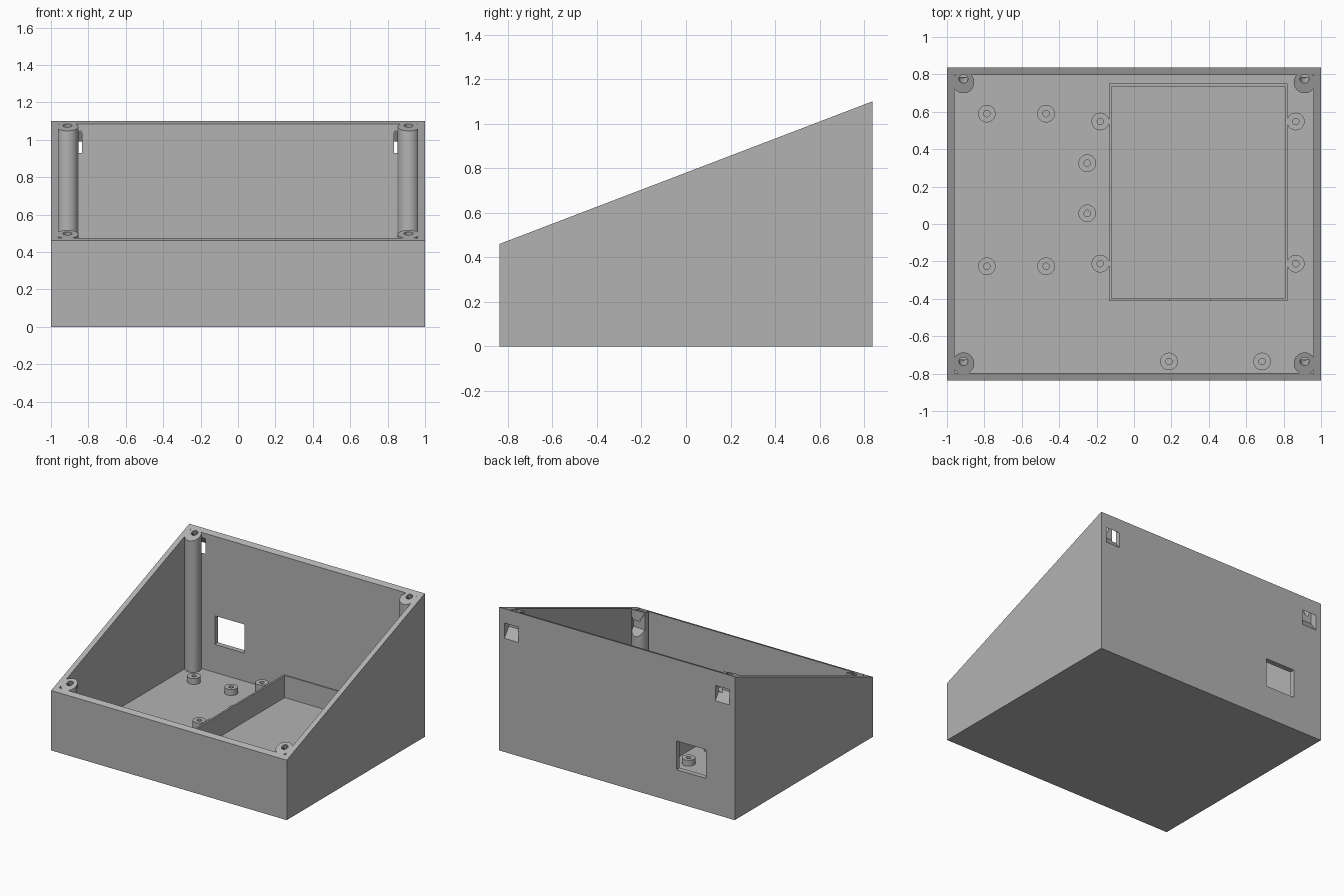
import bpy, bmesh, math
from mathutils import Matrix, Vector

old = bpy.data.objects.get("Cube")
if old:
    bpy.data.objects.remove(old)

grey = bpy.data.materials.new("plain grey")
grey.use_nodes = True
grey.diffuse_color = (0.45, 0.45, 0.45, 1)
grey.node_tree.nodes["Principled BSDF"].inputs["Base Color"].default_value = grey.diffuse_color

HALF_Y = 0.837
FRONT_Z, BACK_Z = 0.46, 1.10
WALL = 0.04
SLOPE = (BACK_Z - FRONT_Z) / (2 * HALF_Y)


def rim_z(y):
    return FRONT_Z + (y + HALF_Y) * SLOPE


def finish(name, bm):
    bmesh.ops.recalc_face_normals(bm, faces=bm.faces)
    mesh = bpy.data.meshes.new(name)
    bm.to_mesh(mesh)
    bm.free()
    mesh.materials.append(grey)
    obj = bpy.data.objects.new(name, mesh)
    bpy.context.collection.objects.link(obj)
    return obj


def prism(name, profile, x0, x1):
    """Extrude a (y, z) profile from x0 to x1."""
    bm = bmesh.new()
    face = bm.faces.new([bm.verts.new((x0, y, z)) for y, z in profile])
    out = bmesh.ops.extrude_face_region(bm, geom=[face])
    verts = [g for g in out["geom"] if isinstance(g, bmesh.types.BMVert)]
    bmesh.ops.translate(bm, verts=verts, vec=(x1 - x0, 0, 0))
    return finish(name, bm)


def box(name, x0, x1, y0, y1, z0, z1):
    return prism(name, [(y0, z0), (y1, z0), (y1, z1), (y0, z1)], x0, x1)


def cylinder(name, centre, radius, height, tilt=0.0):
    bm = bmesh.new()
    place = Matrix.Translation(Vector(centre)) @ Matrix.Rotation(tilt, 4, "X")
    bmesh.ops.create_cone(bm, cap_ends=True, segments=40, radius1=radius,
                          radius2=radius, depth=height, matrix=place)
    return finish(name, bm)


def cut(target, cutter):
    """Subtract the cutter, then discard it."""
    cutter.hide_render = True
    mod = target.modifiers.new("cut", "BOOLEAN")
    mod.operation = "DIFFERENCE"
    mod.solver = "EXACT"
    mod.object = cutter
    bpy.context.view_layer.objects.active = target
    bpy.ops.object.modifier_apply(modifier=mod.name)
    bpy.data.objects.remove(cutter)


def smooth(obj):
    bpy.ops.object.select_all(action="DESELECT")
    obj.select_set(True)
    bpy.context.view_layer.objects.active = obj
    bpy.ops.object.shade_smooth_by_angle(angle=math.radians(30))


# Sloped case; the corner posts are left standing in the cavity
case = prism("case", [(-HALF_Y, 0), (HALF_Y, 0), (HALF_Y, BACK_Z), (-HALF_Y, FRONT_Z)], -1, 1)
cavity = box("cavity", -1 + WALL, 1 - WALL, -HALF_Y + WALL, HALF_Y - WALL, WALL, 1.5)
for side in (-1, 1):
    for y in (-0.745, 0.757):
        cut(cavity, cylinder("post", (side * 0.912, y, 0.8), 0.058, 1.8))
cut(case, cavity)

# Screw holes square to the rim, and slanted nut slots below them
for side in (-1, 1):
    for y, shift in ((-0.735, -1.51), (0.775, 0)):
        cut(case, cylinder("screw_hole", (side * 0.912, y, rim_z(y)), 0.024, 0.16,
                           math.atan(SLOPE)))
        drop = shift * SLOPE
        slot = [(0.785, 0.945), (0.785, 1.068), (0.86, 0.955), (0.86, 0.84)]
        xs = sorted((side * 0.835, side * 0.955))
        cut(case, prism("nut_slot", [(a + shift, b + drop) for a, b in slot], *xs))

# Connector window in the back wall
cut(case, box("window", -0.755, -0.505, 0.7, 0.9, 0.255, 0.475))
smooth(case)

# Thin-walled tray on the floor, with a notch in its front wall
tray = box("tray", -0.133, 0.82, -0.412, 0.75, 0.03, 0.21)
cut(tray, box("tray_inside", -0.119, 0.806, -0.398, 0.736, 0, 0.4))
cut(tray, box("tray_notch", 0.19, 0.41, -0.5, -0.3, 0.12, 0.4))

# Low and tall mounting standoffs
low = [(x, y) for x in (-0.787, -0.47) for y in (0.59, -0.226)]
low += [(-0.25, 0.325), (-0.25, 0.057), (0.187, -0.735), (0.685, -0.735)]
tall = [(x, y) for x in (-0.18, 0.865) for y in (0.548, -0.212)]
for kind, top, spots in (("low_standoff", 0.085, low), ("tall_standoff", 0.213, tall)):
    for x, y in spots:
        post = cylinder(kind, (x, y, (top + 0.02) / 2), 0.047, top - 0.02)
        cut(post, cylinder("pilot_hole", (x, y, top), 0.017, 2 * (top - WALL)))
        smooth(post)
